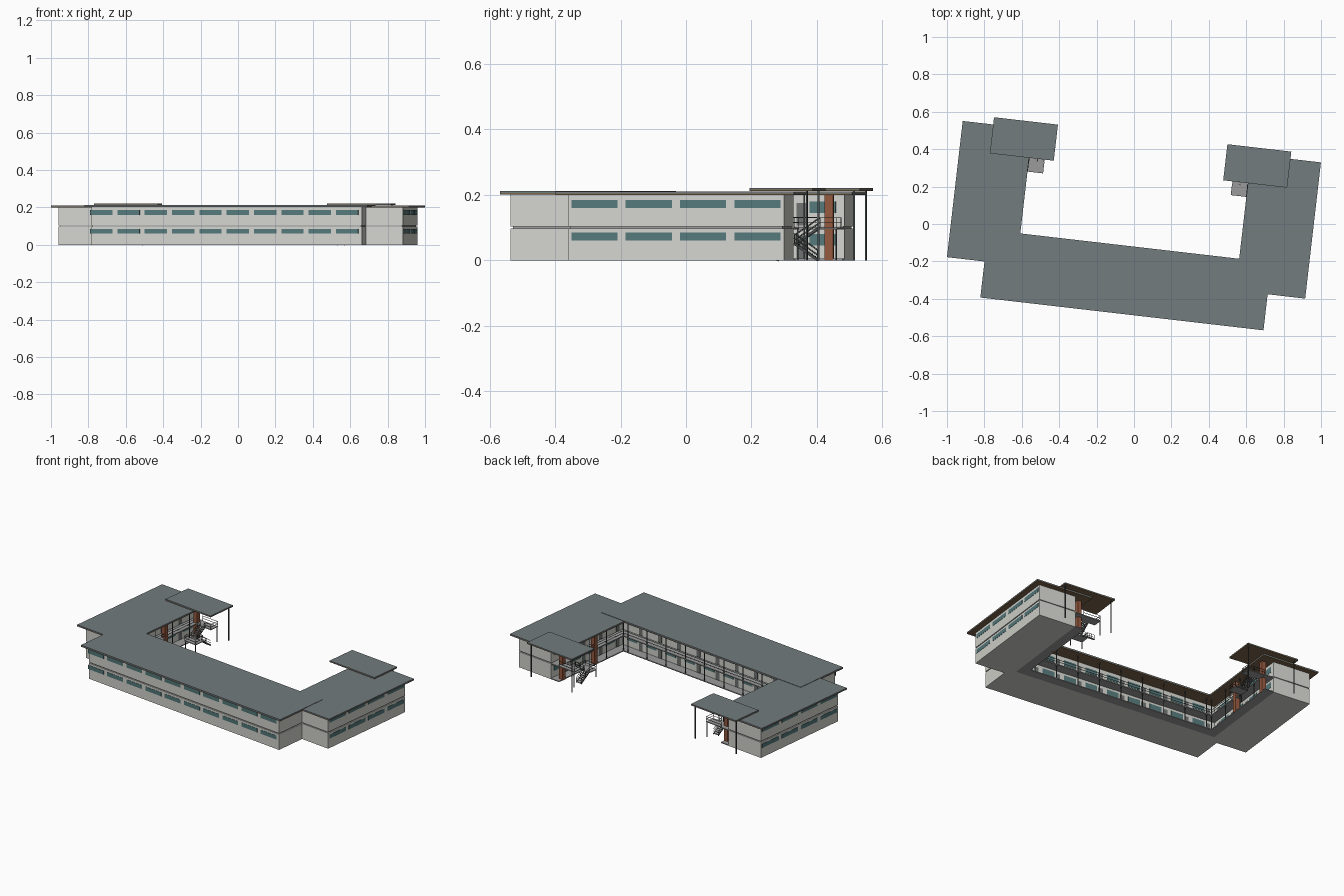
import bpy, bmesh, math
from mathutils import Matrix, Vector

if "Cube" in bpy.data.objects:
    bpy.data.objects.remove(bpy.data.objects["Cube"])

# whole plan is drawn square, then turned slightly about z
PLACE = Matrix.Rotation(math.radians(-6.6), 4, 'Z') @ Matrix.Translation((-0.009, 0, 0))


def material(name, rgb):
    m = bpy.data.materials.new(name)
    m.diffuse_color = (*rgb, 1)
    m.use_nodes = True
    m.node_tree.nodes["Principled BSDF"].inputs["Base Color"].default_value = m.diffuse_color
    return m


WALL = material("plaster", (0.66, 0.66, 0.62))
DARK = material("dark_metal", (0.07, 0.08, 0.08))
ROOF = material("roof_sheet", (0.17, 0.20, 0.21))
WOOD = material("soffit_wood", (0.20, 0.13, 0.07))
GLASS = material("glass", (0.09, 0.19, 0.20))
BRICK = material("brick", (0.30, 0.10, 0.05))
SLAB = material("concrete", (0.33, 0.33, 0.33))
DOOR = material("door_grey", (0.16, 0.17, 0.17))

parts = {}


def box(part, mat, x, y, z):
    """Add a box to the named part; x, y, z are (min, max) pairs."""
    bm = parts.setdefault(part, (bmesh.new(), mat))[0]
    size = [max(p) - min(p) for p in (x, y, z)]
    mid = [sum(p) / 2 for p in (x, y, z)]
    bmesh.ops.create_cube(bm, size=1, matrix=PLACE @ Matrix.Translation(mid) @ Matrix.Diagonal((*size, 1)))


def bar(part, mat, a, b, width, height):
    """Add a sloping bar in a plane of constant x, or any straight rail."""
    bm = parts.setdefault(part, (bmesh.new(), mat))[0]
    a, b = Vector(a), Vector(b)
    d = b - a
    rot = d.to_track_quat('Y', 'Z').to_matrix().to_4x4()
    bmesh.ops.create_cube(bm, size=1, matrix=PLACE @ Matrix.Translation((a + b) / 2) @ rot
                          @ Matrix.Diagonal((width, d.length, height, 1)))


FLOORS = (0.0, 0.1)
YM = -0.209   # courtyard wall of the main block
XW = 0.68     # courtyard wall of the wings

# main block: two storeys with a recessed joint
for z in FLOORS:
    box("main_walls", WALL, (-0.728, 0.728), (-0.456, YM), (z + 0.004 * (z > 0), z + 0.098 + 0.004 * (z > 0)))
box("main_joint", SLAB, (-0.722, 0.722), (-0.450, YM - 0.004), (0.09, 0.11))
box("main_soffit", WOOD, (-0.762, 0.762), (-0.485, -0.12), (0.201, 0.205))
box("main_roof", ROOF, (-0.762, 0.762), (-0.485, -0.12), (0.205, 0.212))

# front windows
for z in FLOORS:
    for i in range(10):
        x = -0.734 + i * 0.147
        box("front_windows", GLASS, (x, x + 0.12), (-0.4575, -0.45), (z + 0.06, z + 0.085))

# main gallery slabs, posts and handrails
for z in (0.0, 0.094):
    box("main_gallery", SLAB, (-XW, XW), (YM - 0.002, -0.148), (z, z + 0.006))
for i in range(9):
    x = -0.588 + i * 0.147
    box("gallery_posts", DARK, (x - 0.002, x + 0.002), (-0.152, -0.148), (0, 0.202))
for h in (0.115, 0.13):
    box("gallery_rails", DARK, (-0.62, 0.62), (-0.151, -0.149), (h, h + 0.002))

# courtyard doors and windows of the main block
for z in FLOORS:
    for i in range(9):
        x = -0.65 + i * 0.147
        box("courtyard_doors", DOOR, (x, x + 0.028), (YM - 0.004, YM + 0.002), (z + 0.006, z + 0.075))
        box("courtyard_windows", GLASS, (x + 0.04, x + 0.12), (YM - 0.004, YM + 0.002), (z + 0.045, z + 0.08))

# both wings, mirrored about the centre
for s in (-1, 1):
    def X(a, b):
        return (s * a, s * b)

    for z in FLOORS:
        up = 0.004 * (z > 0)
        box("wing_walls", WALL, X(XW, 0.927), (-0.257, 0.408), (z + up, z + 0.098 + up))
    box("wing_joint", SLAB, X(XW + 0.004, 0.921), (-0.251, 0.402), (0.09, 0.11))
    box("wing_soffit", WOOD, X(0.589, 0.964), (-0.291, 0.442), (0.2, 0.204))
    box("wing_roof", ROOF, X(0.589, 0.964), (-0.291, 0.442), (0.204, 0.210))

    # outer windows and courtyard openings
    for z in FLOORS:
        for i in range(4):
            y = -0.246 + i * 0.167
            box("wing_windows", GLASS, X(0.92, 0.9285), (y, y + 0.142), (z + 0.06, z + 0.085))
            y = -0.18 + i * 0.147
            box("wing_doors", DOOR, X(XW - 0.002, XW + 0.004), (y, y + 0.028), (z + 0.006, z + 0.075))
            box("wing_court_windows", GLASS, X(XW - 0.002, XW + 0.004), (y + 0.04, y + 0.12), (z + 0.045, z + 0.08))

    # wing gallery
    for z in (0.0, 0.094):
        box("wing_gallery", SLAB, X(0.62, XW + 0.002), (-0.148, 0.408), (z, z + 0.006))
    for i in range(4):
        y = -0.15 + i * 0.147
        box("wing_posts", DARK, X(0.620, 0.624), (y - 0.002, y + 0.002), (0, 0.201))
    for h in (0.115, 0.13):
        box("wing_rails", DARK, X(0.621, 0.623), (-0.15, 0.33), (h, h + 0.002))

    # brick piers
    for y in (0.09, 0.367):
        box("brick_piers", BRICK, X(0.618, 0.645), (y - 0.013, y + 0.013), (0, 0.201))

    # entrance canopy on posts
    box("canopy_soffit", WOOD, X(0.456, 0.800), (0.287, 0.481), (0.212, 0.216))
    box("canopy_roof", ROOF, X(0.456, 0.800), (0.287, 0.481), (0.216, 0.221))
    for x in (0.472, 0.785):
        box("canopy_posts", DARK, X(x - 0.0025, x + 0.0025), (0.459, 0.464), (0, 0.213))

    # switchback stair: half landing, two flights, upper platform
    box("stair_landing", SLAB, X(0.505, 0.589), (0.213, 0.275), (0.046, 0.051))
    box("stair_platform", SLAB, X(0.505, 0.622), (0.345, 0.405), (0.095, 0.1))
    n = 7
    for x0, z0, z1 in ((0.507, 0.051, 0.0), (0.55, 0.051, 0.1)):
        x1 = x0 + 0.037
        for i in range(n):
            t = (i + 0.5) / n
            y, z = 0.275 + 0.07 * t, z0 + (z1 - z0) * t
            box("stair_treads", SLAB, X(x0, x1), (y - 0.006, y + 0.006), (z - 0.001, z + 0.002))
        for x in (x0, x1):
            bar("stair_stringers", DARK, (s * x, 0.273, z0), (s * x, 0.345, z1), 0.002, 0.007)
            for h in (0.015, 0.03):
                bar("stair_rails", DARK, (s * x, 0.273, z0 + h), (s * x, 0.345, z1 + h), 0.002, 0.002)
            for t in (0, 0.5, 1):
                y, z = 0.274 + 0.07 * t, z0 + (z1 - z0) * t
                box("stair_rail_posts", DARK, X(x - 0.001, x + 0.001), (y - 0.001, y + 0.001), (z, z + 0.031))

    # guard rails round the landing and the platform
    for z, loop in ((0.051, ((0.506, 0.273), (0.506, 0.214), (0.588, 0.214), (0.588, 0.273))),
                    (0.1, ((0.545, 0.346), (0.506, 0.346), (0.506, 0.404), (0.62, 0.404)))):
        for (xa, ya), (xb, yb) in zip(loop, loop[1:]):
            for h in (0.015, 0.03):
                bar("guard_rails", DARK, (s * xa, ya, z + h), (s * xb, yb, z + h), 0.002, 0.002)
        for x, y in loop:
            box("guard_posts", DARK, X(x - 0.001, x + 0.001), (y - 0.001, y + 0.001), (z, z + 0.031))
    for x, y, z in ((0.508, 0.216, 0.046), (0.586, 0.216, 0.046), (0.508, 0.402, 0.095)):
        box("stair_legs", DARK, X(x - 0.002, x + 0.002), (y - 0.002, y + 0.002), (0, z))

# turn the collected parts into objects
for name, (bm, mat) in parts.items():
    me = bpy.data.meshes.new(name)
    bm.to_mesh(me)
    bm.free()
    me.materials.append(mat)
    bpy.context.collection.objects.link(bpy.data.objects.new(name, me))
